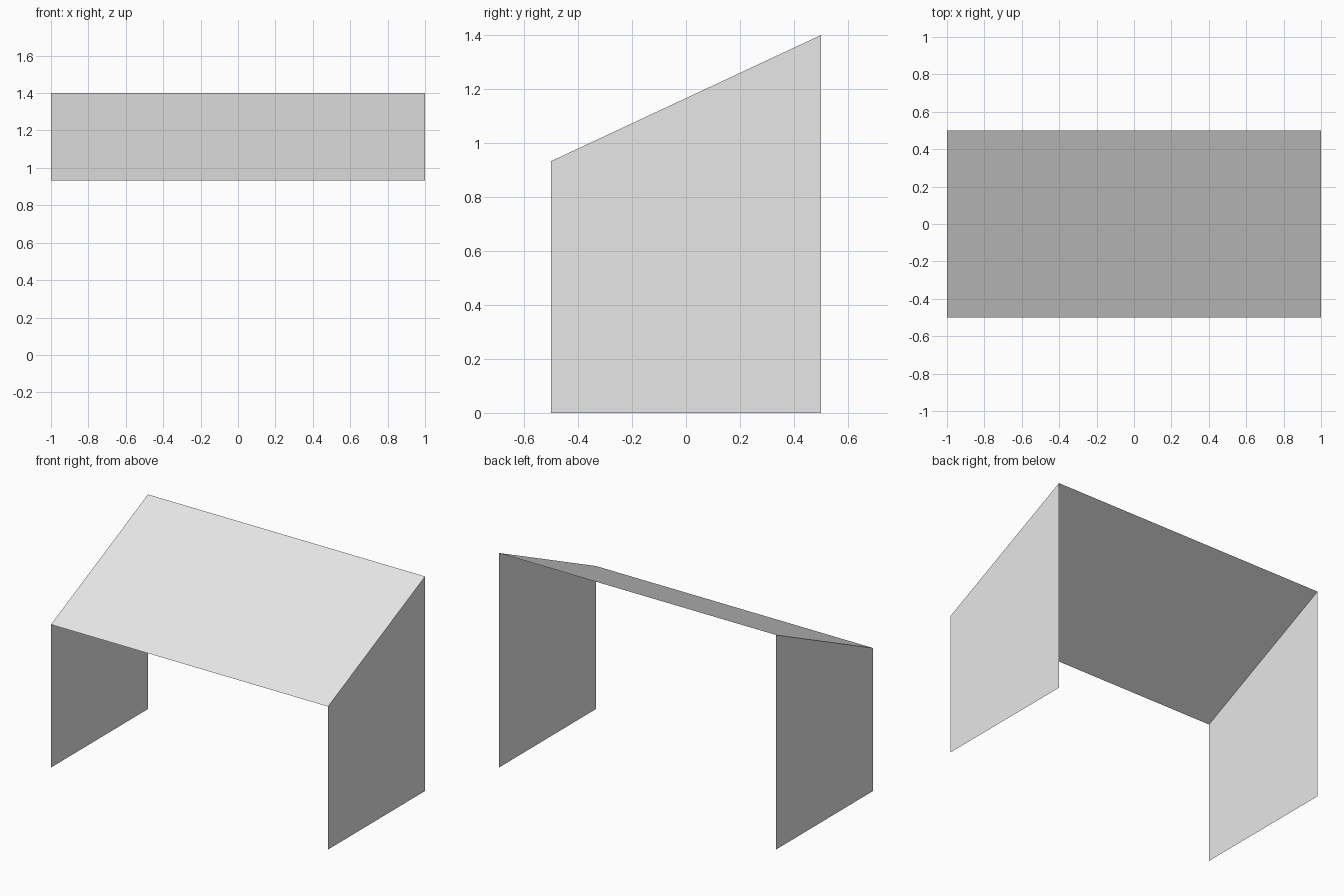
import bpy
import bmesh

cube = bpy.data.objects.get("Cube")
if cube:
    bpy.data.objects.remove(cube, do_unlink=True)

HALF_WIDTH, HALF_DEPTH = 1.0, 0.5
FRONT_HEIGHT, BACK_HEIGHT = 0.933, 1.4

grey = bpy.data.materials.new("light grey")
grey.use_nodes = True
colour = (0.8, 0.8, 0.8, 1.0)
grey.diffuse_color = colour
grey.node_tree.nodes["Principled BSDF"].inputs["Base Color"].default_value = colour


def sheet(name, corners):
    """Single flat sheet, corners counter-clockwise seen from outside."""
    bm = bmesh.new()
    bm.faces.new([bm.verts.new(c) for c in corners])
    mesh = bpy.data.meshes.new(name)
    bm.to_mesh(mesh)
    bm.free()
    mesh.materials.append(grey)
    obj = bpy.data.objects.new(name, mesh)
    bpy.context.collection.objects.link(obj)
    return obj


# Side walls with sloping tops
profile = [(-HALF_DEPTH, 0), (HALF_DEPTH, 0),
           (HALF_DEPTH, BACK_HEIGHT), (-HALF_DEPTH, FRONT_HEIGHT)]
for name, side in (("left_wall", 1), ("right_wall", -1)):
    sheet(name, [(side * HALF_WIDTH, y, z) for y, z in profile[::side]])

# Sloping roof, low at the front
sheet("roof", [(-HALF_WIDTH, -HALF_DEPTH, FRONT_HEIGHT),
               (HALF_WIDTH, -HALF_DEPTH, FRONT_HEIGHT),
               (HALF_WIDTH, HALF_DEPTH, BACK_HEIGHT),
               (-HALF_WIDTH, HALF_DEPTH, BACK_HEIGHT)])
